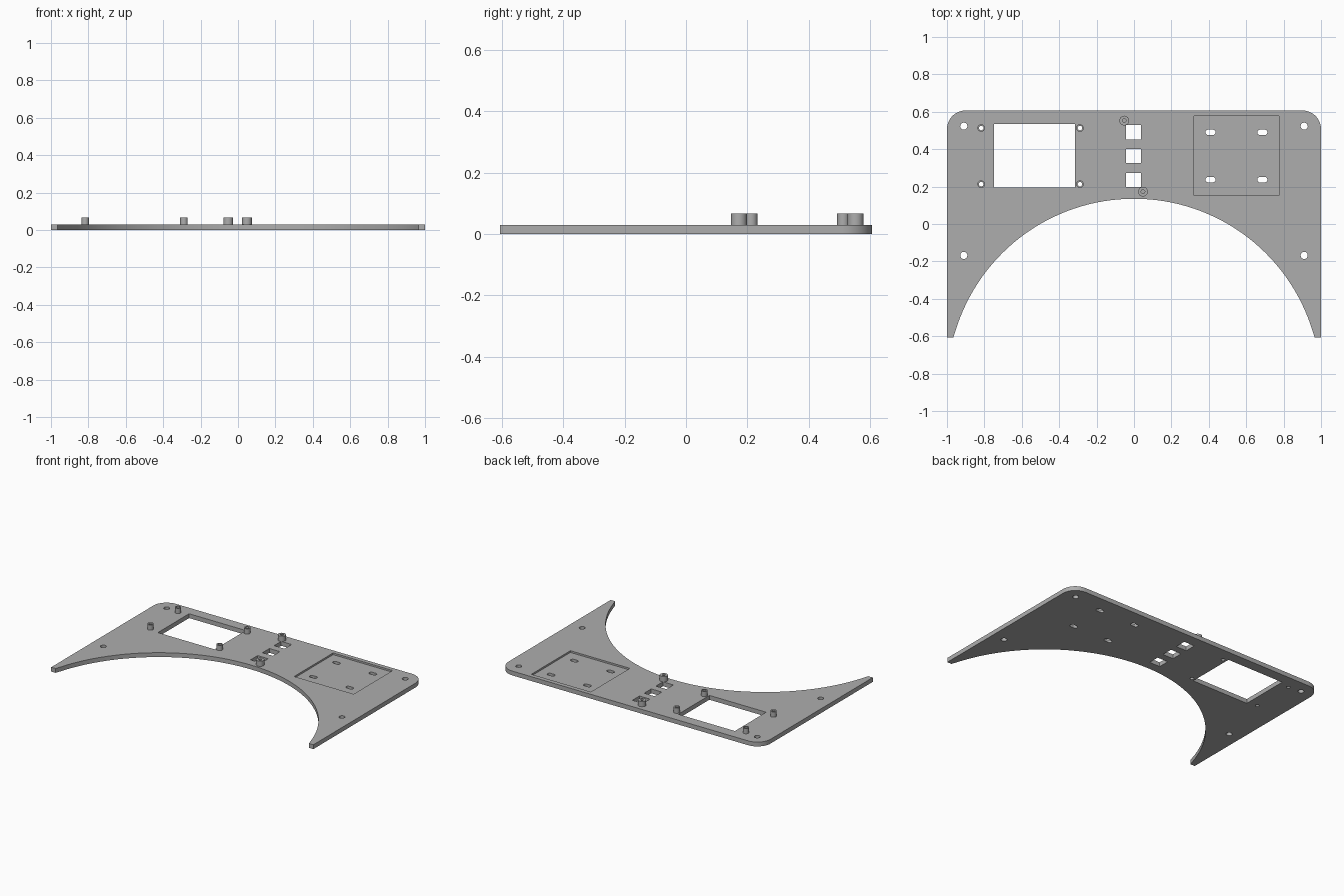
import bpy, bmesh
from math import pi, cos, sin, asin
from mathutils import Vector

if "Cube" in bpy.data.objects:
    bpy.data.objects.remove(bpy.data.objects["Cube"], do_unlink=True)

THICK, POST_TOP, POCKET_FLOOR = 0.03, 0.066, 0.018

grey = bpy.data.materials.new("plain grey")
grey.use_nodes = True
COLOUR = (0.42, 0.42, 0.42, 1)
grey.diffuse_color = COLOUR
grey.node_tree.nodes["Principled BSDF"].inputs["Base Color"].default_value = COLOUR


def arc(cx, cy, r, a0, a1, n):
    return [(cx + r * cos(a0 + (a1 - a0) * i / n), cy + r * sin(a0 + (a1 - a0) * i / n))
            for i in range(n + 1)]


def circle(cx, cy, r, n=32):
    return arc(cx, cy, r, 0, 2 * pi, n)[:-1]


def rect(x0, x1, y0, y1):
    return [(x0, y0), (x1, y0), (x1, y1), (x0, y1)]


def slot(cx, cy, length, width):
    r, d = width / 2, (length - width) / 2
    return arc(cx + d, cy, r, -pi / 2, pi / 2, 10) + arc(cx - d, cy, r, pi / 2, 3 * pi / 2, 10)


def prism(name, outlines, z0, z1):
    """Extrude one or more closed outlines into a single mesh object."""
    bm = bmesh.new()
    for pts in outlines:
        face = bm.faces.new([bm.verts.new((x, y, z0)) for x, y in pts])
        top = bmesh.ops.extrude_face_region(bm, geom=[face])["geom"]
        bmesh.ops.translate(bm, vec=Vector((0, 0, z1 - z0)),
                            verts=[g for g in top if isinstance(g, bmesh.types.BMVert)])
    bmesh.ops.recalc_face_normals(bm, faces=bm.faces)
    mesh = bpy.data.meshes.new(name)
    bm.to_mesh(mesh)
    bm.free()
    ob = bpy.data.objects.new(name, mesh)
    mesh.materials.append(grey)
    bpy.context.collection.objects.link(ob)
    return ob


def activate(ob):
    bpy.ops.object.select_all(action='DESELECT')
    ob.select_set(True)
    bpy.context.view_layer.objects.active = ob


def cut(ob, outlines, z0, z1):
    cutter = prism("cutter", outlines, z0, z1)
    cutter.hide_render = True
    mod = ob.modifiers.new("cut", 'BOOLEAN')
    mod.operation, mod.solver, mod.object = 'DIFFERENCE', 'EXACT', cutter
    activate(ob)
    bpy.ops.object.modifier_apply(modifier=mod.name)
    bpy.data.objects.remove(cutter, do_unlink=True)


def smooth(ob):
    activate(ob)
    bpy.ops.object.shade_smooth_by_angle(angle=pi / 6)


# Plate outline: rounded back corners and a wide arch at the front
HALF_Y, CORNER, ARCH_R, ARCH_TOP, TIP = 0.607, 0.1, 0.998, 0.135, 0.966
tip_angle = asin(TIP / ARCH_R)
outline = [(1, -HALF_Y)]
outline += arc(1 - CORNER, HALF_Y - CORNER, CORNER, 0, pi / 2, 12)
outline += arc(CORNER - 1, HALF_Y - CORNER, CORNER, pi / 2, pi, 12)
outline += [(-1, -HALF_Y), (-TIP, -HALF_Y)]
outline += arc(0, ARCH_TOP - ARCH_R, ARCH_R, pi / 2 + tip_angle, pi / 2 - tip_angle, 64)[1:-1]
outline += [(TIP, -HALF_Y)]
plate = prism("plate", [outline], 0, THICK)

# Shallow pocket on the left side
cut(plate, [rect(0.322, 0.776, 0.152, 0.577)], POCKET_FLOOR, 0.1)

# Through openings: screen window, button windows, screw holes, slots
screen_posts = [(x, y) for x in (-0.817, -0.289) for y in (0.213, 0.513)]
openings = [rect(-0.748, -0.315, 0.195, 0.535)]
openings += [rect(-0.042, 0.038, y, y + 0.077) for y in (0.197, 0.325, 0.453)]
openings += [circle(x, y, 0.019) for x in (-0.91, 0.91) for y in (-0.168, 0.523)]
openings += [circle(x, y, 0.012) for x, y in screen_posts]
openings += [slot(x, y, 0.054, 0.029) for x in (0.409, 0.686) for y in (0.237, 0.49)]
cut(plate, openings, -0.1, 0.1)
smooth(plate)

# Hollow posts: four around the screen window, two beside the buttons
posts = [("screen_post", p, 0.02, 0.012) for p in screen_posts]
posts += [("button_post", p, 0.026, 0.01) for p in ((-0.052, 0.553), (0.048, 0.173))]
for name, (x, y), outer, inner in posts:
    post = prism(name, [circle(x, y, outer)], THICK, POST_TOP)
    cut(post, [circle(x, y, inner)], -0.1 if name == "screen_post" else THICK + 0.002, 0.1)
    smooth(post)
